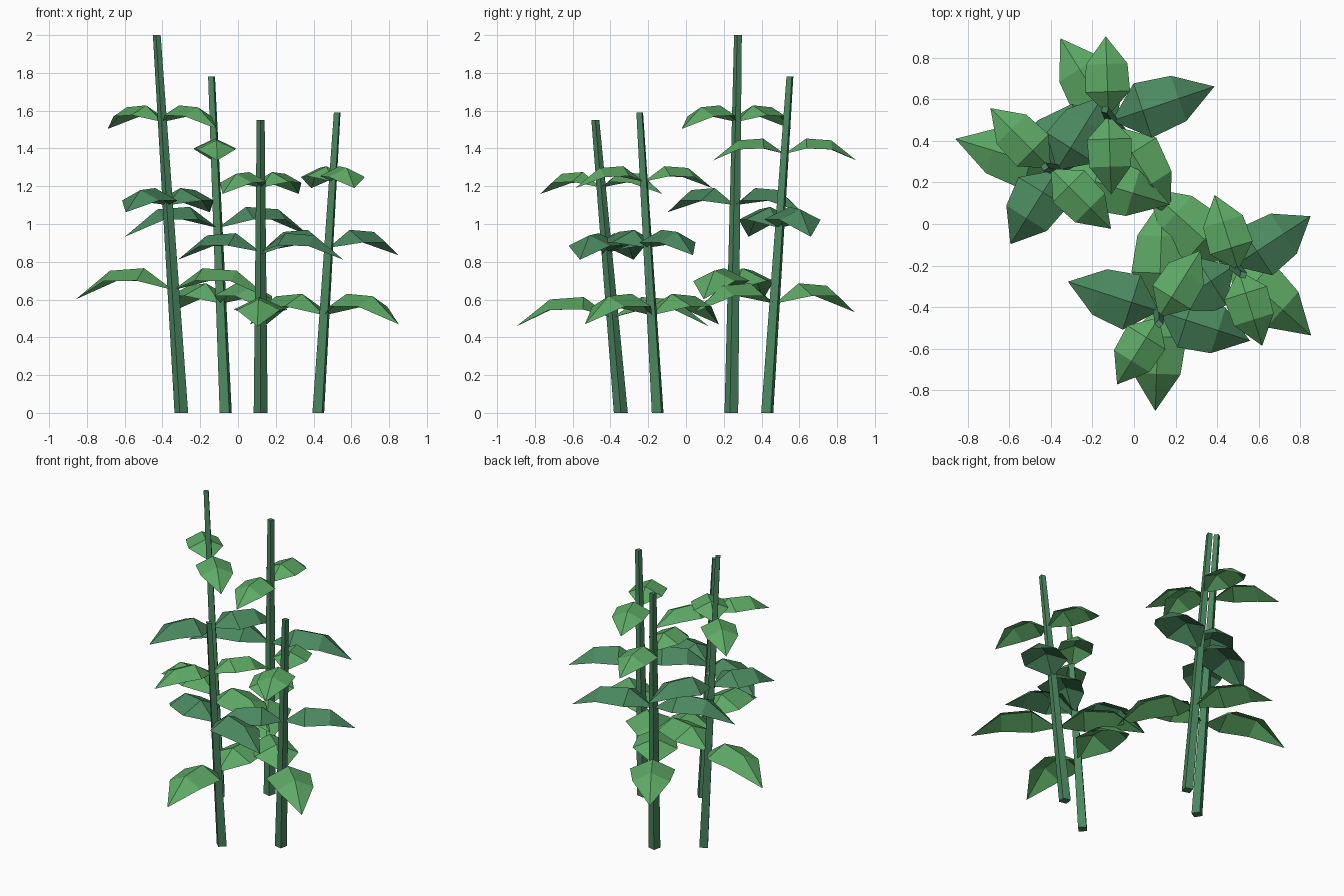
import bpy, bmesh, math
from mathutils import Vector

cube = bpy.data.objects.get("Cube")
if cube:
    bpy.data.objects.remove(cube, do_unlink=True)


def material(name, rgb):
    mat = bpy.data.materials.new(name)
    mat.use_nodes = True
    mat.diffuse_color = (*rgb, 1)
    mat.node_tree.nodes["Principled BSDF"].inputs["Base Color"].default_value = (*rgb, 1)
    return mat


light_green = material("light_green", (0.11, 0.40, 0.13))
dark_green = material("dark_green", (0.07, 0.25, 0.115))


def finish(bm, name, mat):
    mesh = bpy.data.meshes.new(name)
    bm.to_mesh(mesh)
    bm.free()
    mesh.materials.append(mat)
    obj = bpy.data.objects.new(name, mesh)
    bpy.context.collection.objects.link(obj)


# Four-sided tapering stalk, leaning from base to top
def build_stalk(name, base, top, turn):
    bm = bmesh.new()
    rings = []
    for centre, radius in ((base, 0.037), (top, 0.021)):
        ring = []
        for k in range(4):
            a = math.radians(turn + 90 * k)
            ring.append(bm.verts.new(centre + radius * Vector((math.cos(a), math.sin(a), 0))))
        rings.append(ring)
    low, high = rings
    for k in range(4):
        n = (k + 1) % 4
        bm.faces.new((low[k], low[n], high[n], high[k]))
    bm.faces.new(low[::-1])
    bm.faces.new(high)
    finish(bm, name, dark_green)


# Arched leaf folded along its midrib, pointed at both ends
def build_leaf(name, root, angle, length, widths, mat):
    a = math.radians(angle)
    along = Vector((math.cos(a), math.sin(a), 0))
    side = Vector((-along.y, along.x, 0))
    up = Vector((0, 0, 1))
    bm = bmesh.new()

    def point(s, t, z):
        return bm.verts.new(root + along * s * length + side * t + up * z)

    start = point(0, 0, 0)
    tip = point(1, 0, -0.09 * length)
    rows = []
    for s, rise, w in ((0.3, 0.215, widths[0]), (0.65, 0.19, widths[1])):
        z = rise * length
        rows.append([point(s, t * w, z - abs(t) * w * 0.48) for t in (-1, 0, 1)])
    near, far = rows
    for k in range(2):
        bm.faces.new((start, near[k], near[k + 1]))
        bm.faces.new((near[k], far[k], far[k + 1], near[k + 1]))
        bm.faces.new((far[k], tip, far[k + 1]))
    bmesh.ops.recalc_face_normals(bm, faces=bm.faces)
    if sum(f.normal.z for f in bm.faces) < 0:
        bmesh.ops.reverse_faces(bm, faces=bm.faces)
    finish(bm, name, mat)


# Leaf tiers: name, height fraction, half widths, colour
TIERS = (
    ("lower", 0.325, (0.138, 0.115), light_green),
    ("middle", 0.55, (0.138, 0.115), dark_green),
    ("upper", 0.77, (0.108, 0.1), light_green),
)

# Plants: name, base, top, stalk turn, (angle, length) of each leaf pair
PLANTS = (
    ("tall", (-0.30, 0.24, 0), (-0.43, 0.275, 2.0), -12,
     ((163, 0.54), (58, 0.42), (135, 0.41))),
    ("back", (-0.065, 0.43, 0), (-0.14, 0.55, 1.78), 30,
     ((122, 0.50), (18.5, 0.52), (92, 0.38))),
    ("front", (0.12, -0.345, 0), (0.12, -0.48, 1.55), 0,
     ((88, 0.51), (162, 0.46), (58, 0.38))),
    ("side", (0.425, -0.15, 0), (0.525, -0.245, 1.59), 33,
     ((-42, 0.53), (33, 0.44), (107.5, 0.38))),
)

for name, base, top, turn, pairs in PLANTS:
    base, top = Vector(base), Vector(top)
    build_stalk(name + "_stalk", base, top, turn)
    for (tier, height, widths, mat), (angle, length) in zip(TIERS, pairs):
        root = base.lerp(top, height)
        for label, flip in (("a", 0), ("b", 180)):
            build_leaf(f"{name}_{tier}_leaf_{label}", root, angle + flip, length, widths, mat)
